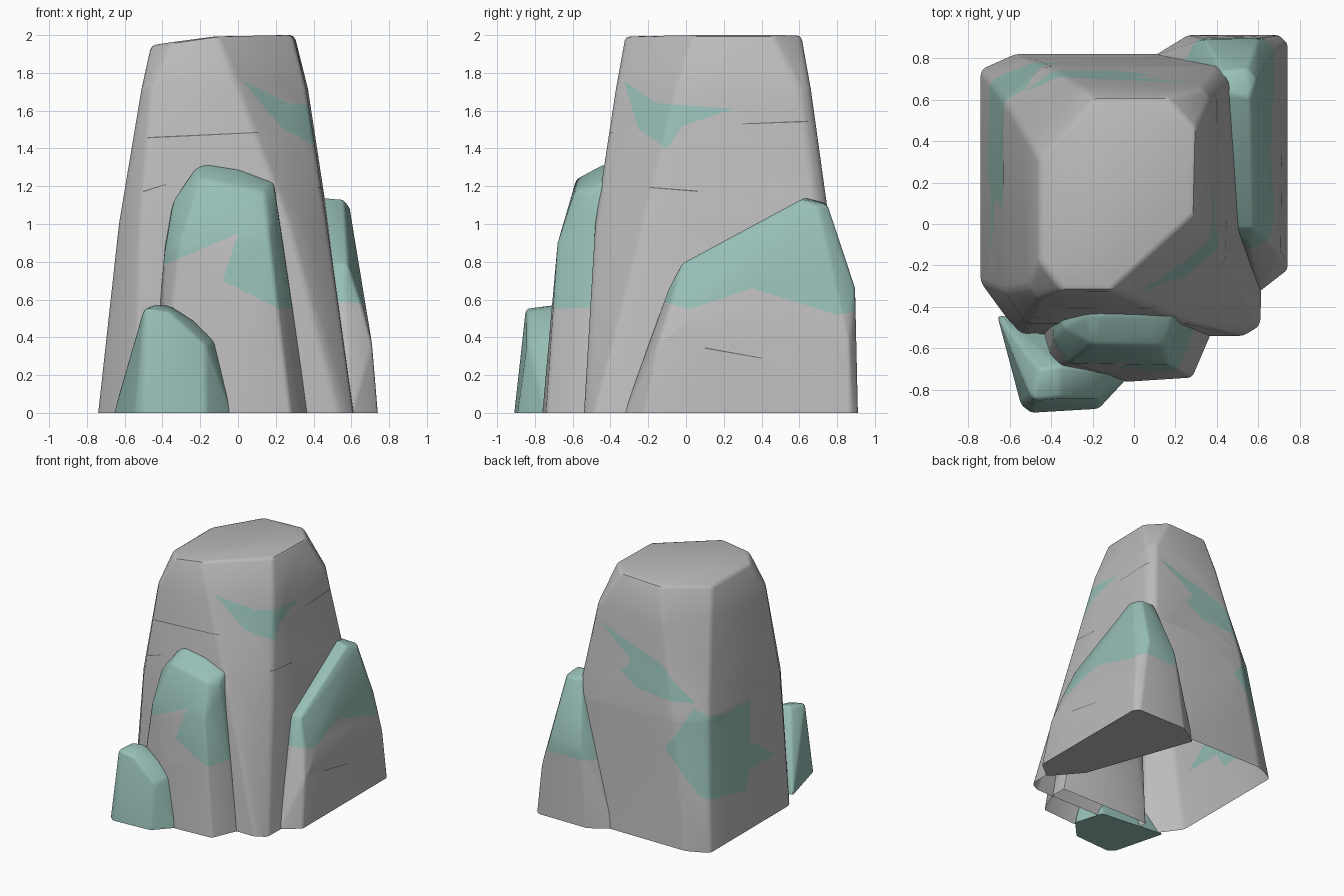
import bpy, bmesh, math
from mathutils import Vector

if "Cube" in bpy.data.objects:
    bpy.data.objects.remove(bpy.data.objects["Cube"])


def material(name, color):
    m = bpy.data.materials.new(name)
    m.diffuse_color = (*color, 1)
    m.use_nodes = True
    m.node_tree.nodes["Principled BSDF"].inputs["Base Color"].default_value = m.diffuse_color
    return m


STONE = material("stone", (0.5, 0.5, 0.5))
MOSS = material("moss", (0.31, 0.52, 0.47))
DARK = material("crack", (0.15, 0.15, 0.15))


def soften(bm, width, capped):
    # Extend the base below ground, round the angular edges, then cut level at z = 0
    low = [f for f in bm.faces if all(v.co.z < 0.001 for v in f.verts)]
    bmesh.ops.delete(bm, geom=low, context='FACES')
    rim = [e for e in bm.edges if e.is_boundary]
    ext = bmesh.ops.extrude_edge_only(bm, edges=rim)["geom"]
    for g in ext:
        if isinstance(g, bmesh.types.BMVert):
            g.co.z -= 0.4
    bmesh.ops.recalc_face_normals(bm, faces=bm.faces)
    sharp = [e for e in bm.edges if len(e.link_faces) == 2
             and e.calc_face_angle() > math.radians(17) and max(v.co.z for v in e.verts) > -0.1
             and (max(v.co.z for v in e.verts) > 0.01 or min(v.co.z for v in e.verts) < -0.1)]
    bmesh.ops.bevel(bm, geom=sharp, offset=width, segments=2, profile=0.5,
                    affect='EDGES', clamp_overlap=True)
    res = bmesh.ops.bisect_plane(bm, geom=bm.verts[:] + bm.edges[:] + bm.faces[:], dist=1e-4,
                                 plane_co=(0, 0, 0), plane_no=(0, 0, 1), clear_inner=True)
    if capped:
        bmesh.ops.holes_fill(bm, edges=[e for e in bm.edges if e.is_boundary], sides=0)
    bmesh.ops.recalc_face_normals(bm, faces=bm.faces)


def hull(points, width=0.018, capped=True):
    bm = bmesh.new()
    for p in points:
        bm.verts.new(p)
    res = bmesh.ops.convex_hull(bm, input=bm.verts)
    junk = {g for g in res["geom_interior"] + res["geom_unused"] if isinstance(g, bmesh.types.BMVert)}
    bmesh.ops.delete(bm, geom=list(junk), context='VERTS')
    bmesh.ops.dissolve_limit(bm, angle_limit=0.08, verts=bm.verts, edges=bm.edges)
    soften(bm, width, capped)
    return bm


def loft(rings, width):
    bm = bmesh.new()
    rows = [[bm.verts.new(p) for p in r] for r in rings]
    n = len(rows[0])
    for a, b in zip(rows, rows[1:]):
        for i in range(n):
            j = (i + 1) % n
            bm.faces.new((a[i], a[j], b[j], b[i]))
    bm.faces.new(rows[-1])
    soften(bm, width, False)
    return bm


def inside(u, w, poly):
    hit = False
    for (a, b), (c, d) in zip(poly, poly[1:] + poly[:1]):
        if (b > w) != (d > w) and u < (c - a) * (w - b) / (d - b) + a:
            hit = not hit
    return hit


def paint(bm, az, poly, slot, limit=0.1):
    # Cut an outline, seen from azimuth az, into the surface and colour it
    f = Vector((math.cos(math.radians(az)), math.sin(math.radians(az)), 0))
    r = Vector((-f.y, f.x, 0))

    def near(face):
        if face.normal.dot(f) < limit:
            return False
        us = [v.co.dot(r) for v in face.verts]
        zs = [v.co.z for v in face.verts]
        return (max(us) > min(p[0] for p in poly) and min(us) < max(p[0] for p in poly)
                and max(zs) > min(p[1] for p in poly) and min(zs) < max(p[1] for p in poly))

    for (a, b), (c, d) in zip(poly, poly[1:] + poly[:1]):
        bm.normal_update()
        fs = [x for x in bm.faces if near(x)]
        geom = fs + list({e for x in fs for e in x.edges}) + list({v for x in fs for v in x.verts})
        no = r * (d - b) - Vector((0, 0, c - a))
        bmesh.ops.bisect_plane(bm, geom=geom, dist=1e-5,
                               plane_co=r * a + Vector((0, 0, b)), plane_no=no)
    bm.normal_update()
    for x in bm.faces:
        m = x.calc_center_median()
        if near(x) and inside(m.dot(r), m.z, poly):
            x.material_index = slot


def crack(bm, az, a, b, t=0.007):
    paint(bm, az, [a, (b[0], b[1] - t / 3), (b[0], b[1] + t / 3), (a[0], a[1] + t)], 2, 0.8)


def finish(name, bm):
    me = bpy.data.meshes.new(name)
    for m in (STONE, MOSS, DARK):
        me.materials.append(m)
    bm.to_mesh(me)
    bm.free()
    ob = bpy.data.objects.new(name, me)
    bpy.context.collection.objects.link(ob)
    bpy.ops.object.select_all(action='DESELECT')
    ob.select_set(True)
    bpy.context.view_layer.objects.active = ob
    bpy.ops.object.shade_smooth_by_angle(angle=math.radians(35))


# Main boulder: eight-sided tapering loft, hollow underneath
sections = [
    (0, [(-.55, -.54), (.53, -.54), (.61, -.48), (.63, .72), (.55, .82), (-.57, .82), (-.74, .74), (-.74, -.28)]),
    (1.0, [(-.52, -.48), (.27, -.48), (.47, -.22), (.48, .7), (.42, .76), (-.42, .76), (-.63, .6), (-.63, -.32)]),
    (1.72, [(-.46, -.37), (0, -.37), (.36, -.05), (.37, .6), (.33, .66), (-.26, .66), (-.51, .4), (-.51, -.3)]),
    (2.0, [(-.35, -.32), (-.11, -.32), (.29, .04), (.3, .46), (.16, .61), (-.19, .61), (-.46, .31), (-.46, -.18)]),
]
rings = [[(x, y, z - (max(0, -.1 - x) * 0.15 if z == 2 else 0)) for x, y in pts] for z, pts in sections]
main = loft(rings, 0.025)
paint(main, 0, [(-.33, 1.76), (-.16, 1.64), (.25, 1.61), (-.02, 1.52), (-.1, 1.4), (-.25, 1.5)], 1)
paint(main, 90, [(-.31, 1.6), (0, 1.49), (.28, 1.4), (.53, 1.13), (.07, 1.17), (-.08, 1.27), (0, 1.37)], 1)
paint(main, 120, [(-.08, .77), (.125, 1.09), (.35, .98), (.51, .98), (.515, .66), (.68, .45),
                  (.515, .45), (.49, .31), (.18, .43)], 1)
crack(main, -90, (-.55, 1.45), (.22, 1.49))
crack(main, -90, (-.53, 1.16), (-.38, 1.21))
crack(main, 0, (.06, 1.17), (-.4, 1.21))
crack(main, 0, (.65, 1.54), (.3, 1.53))
finish("main_boulder", main)

# Leaning slab at the back right corner
slab = hull([(.6, -.33, 0), (.74, -.22, 0), (.74, .87, 0), (.7, .91, 0), (.26, .91, 0), (.08, .8, 0), (.4, -.1, 0),
             (.71, -.15, .36), (.71, .86, .36), (.66, -.08, .56), (.56, -.1, .64), (.655, .82, .62),
             (.6, .895, .66), (.34, .89, .66), (.635, .1, .7), (.58, -.02, .79), (.48, -.02, .79), (.59, .7, 1.09),
             (.55, .75, 1.1), (.56, .61, 1.13), (.44, .63, 1.14), (.42, .74, 1.11)])
paint(slab, 0, [(-.2, .61), (.02, .55), (.35, .66), (.8, .52), (1, .55), (1, 1.3), (-.2, 1.3)], 1, -2)
crack(slab, 0, (.1, .34), (.4, .29))
finish("back_slab", slab)

# Upright rock on the front
front = hull([(-.46, -.4, 0), (-.42, -.7, 0), (-.03, -.76, 0), (.28, -.74, 0), (.37, -.53, 0), (.37, -.4, 0),
              (-.38, -.36, .95), (-.39, -.55, .85), (-.31, -.67, .9), (.17, -.68, .9), (.25, -.53, .85),
              (.25, -.36, .9), (-.34, -.5, 1.13), (-.23, -.44, 1.29), (-.17, -.44, 1.315), (0, -.44, 1.29),
              (.19, -.44, 1.22), (.2, -.52, 1.15), (-.2, -.58, 1.24), (.14, -.59, 1.17),
              (-.18, -.3, 1.315), (.19, -.3, 1.22)], capped=False)
paint(front, -90, [(-.6, .7), (-.4, .78), (0, .95), (-.08, .7), (.22, .55), (.6, .6), (.6, 1.5), (-.6, 1.5)], 1, -2)
finish("front_rock", front)

# Small mossy rock at the front left foot
small = hull([(-.66, -.44, 0), (-.545, -.87, 0), (-.5, -.91, 0), (-.17, -.89, 0), (-.03, -.74, 0), (-.1, -.5, 0),
              (-.5, -.83, .55), (-.47, -.85, .55), (-.36, -.68, .57), (-.46, -.7, .57), (-.36, -.84, .53),
              (-.22, -.7, .48), (-.12, -.7, .38), (-.17, -.84, .36)])
for f in small.faces:
    f.material_index = 1
finish("small_front_rock", small)
